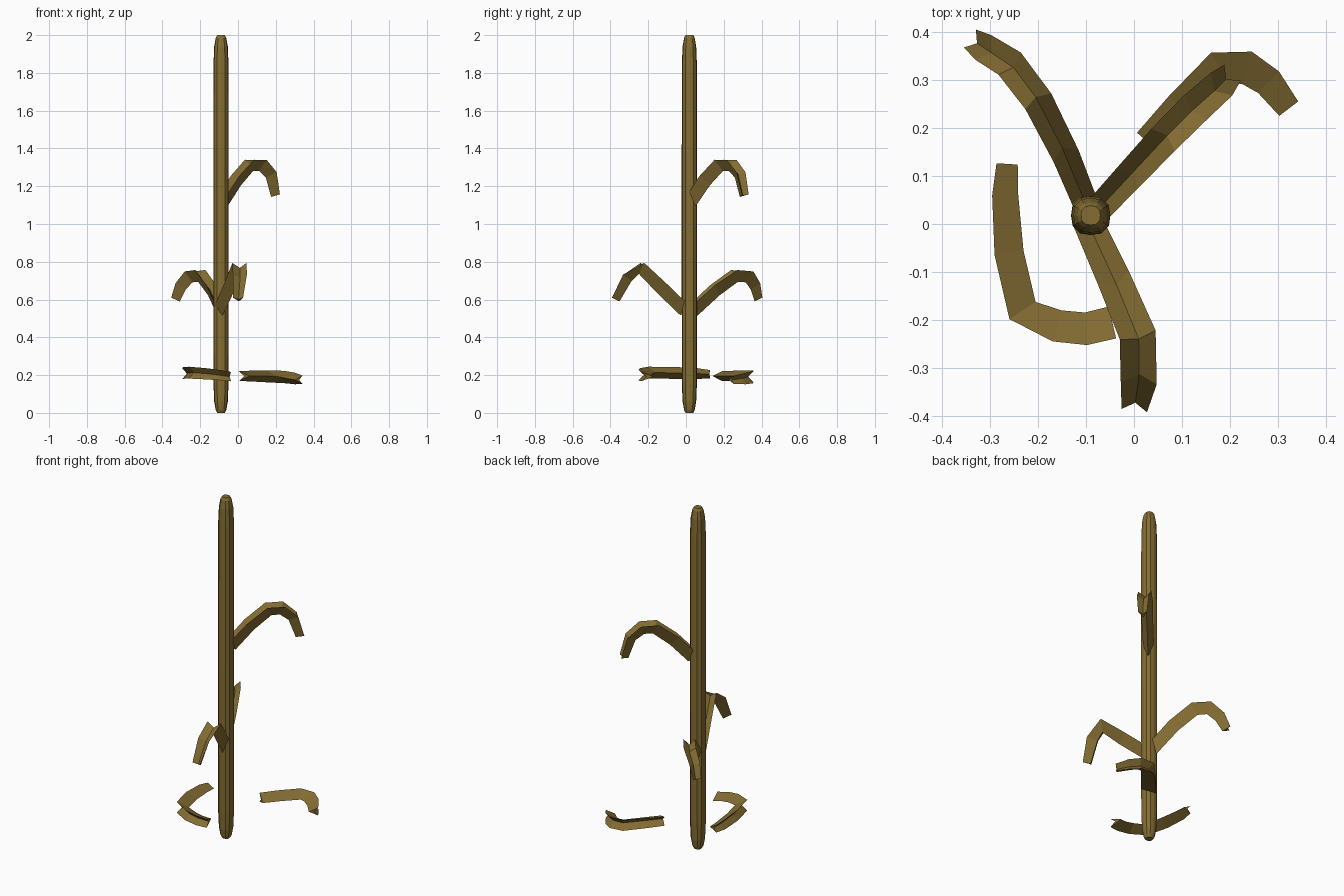
import bpy
import bmesh
import math
from mathutils import Vector

cube = bpy.data.objects.get("Cube")
if cube:
    bpy.data.objects.remove(cube, do_unlink=True)

UP = Vector((0, 0, 1))

straw = bpy.data.materials.new("dry straw brown")
straw.use_nodes = True
colour = (0.235, 0.155, 0.033, 1)
straw.diffuse_color = colour
straw.node_tree.nodes["Principled BSDF"].inputs["Base Color"].default_value = colour


def loft(name, rings):
    """Skin a closed solid over rings of points."""
    bm = bmesh.new()
    loops = [[bm.verts.new(p) for p in ring] for ring in rings]
    count = len(loops[0])
    for a, b in zip(loops, loops[1:]):
        for i in range(count):
            j = (i + 1) % count
            bm.faces.new((a[i], a[j], b[j], b[i]))
    bm.faces.new(loops[0])
    bm.faces.new(loops[-1])
    bmesh.ops.recalc_face_normals(bm, faces=bm.faces)
    mesh = bpy.data.meshes.new(name)
    bm.to_mesh(mesh)
    bm.free()
    mesh.materials.append(straw)
    obj = bpy.data.objects.new(name, mesh)
    bpy.context.collection.objects.link(obj)
    return obj


def leaf(name, path, half_width, depth, lying=False):
    """Folded leaf: two raised edges, a groove between them and a keel below."""
    points = [Vector(p) for p in path]
    last = len(points) - 1
    rings = []
    for i, p in enumerate(points):
        t = (points[min(i + 1, last)] - points[max(i - 1, 0)]).normalized()
        side = -UP if lying else UP.cross(t).normalized()
        out = t.cross(side).normalized()
        f = i / last
        # narrow at the base, widest past the middle, tapered at the tip
        w = half_width * (0.8 + 0.5 * f - 0.6 * f ** 4)
        d = depth * (1 - 0.35 * f ** 3)
        rings.append([p + side * w + out * d, p + out * d * 0.1,
                      p - side * w + out * d, p - out * d])
    return loft(name, rings)


# Stalk: slightly squared column with rounded ends
def stalk_ring(z, radius, sides=12):
    ring = []
    for k in range(sides):
        a = 2 * math.pi * k / sides
        c, s = math.cos(a), math.sin(a)
        r = radius / (abs(c) ** 2.6 + abs(s) ** 2.6) ** (1 / 2.6)
        ring.append((-0.09 + r * c, 0.018 + r * s, z))
    return ring


end = [(0, 0.02), (0.015, 0.028), (0.06, 0.036), (0.16, 0.04)]
profile = end + [(1, 0.041)] + [(2 - z, r) for z, r in reversed(end)]
loft("stalk", [stalk_ring(z, r) for z, r in profile])

# Leaves growing from the stalk
leaf("upper_leaf", [(-0.07, 0.035, 1.12), (0, 0.11, 1.23), (0.07, 0.185, 1.31),
                    (0.12, 0.235, 1.31), (0.165, 0.275, 1.26), (0.19, 0.3, 1.15)],
     0.034, 0.034)
leaf("back_leaf", [(-0.1, 0.04, 0.54), (-0.15, 0.16, 0.65), (-0.205, 0.265, 0.725),
                   (-0.25, 0.325, 0.72), (-0.295, 0.355, 0.67), (-0.325, 0.375, 0.6)],
     0.032, 0.034)
leaf("front_leaf", [(-0.09, -0.01, 0.54), (-0.035, -0.13, 0.655), (0.01, -0.24, 0.765),
                    (0.011, -0.31, 0.715), (0.003, -0.37, 0.6)],
     0.038, 0.032)

# Loose leaves lying on their sides near the foot
leaf("left_fallen_leaf", [(0.035, 0.165, 0.195), (0.1, 0.24, 0.195), (0.18, 0.325, 0.193),
                          (0.235, 0.325, 0.19), (0.28, 0.295, 0.182), (0.322, 0.24, 0.175)],
     0.032, 0.038, lying=True)
leaf("right_fallen_leaf", [(-0.045, -0.205, 0.192), (-0.1, -0.218, 0.2), (-0.16, -0.212, 0.207),
                           (-0.232, -0.18, 0.213), (-0.26, -0.06, 0.212),
                           (-0.268, 0.06, 0.208), (-0.264, 0.125, 0.205)],
     0.031, 0.034, lying=True)
